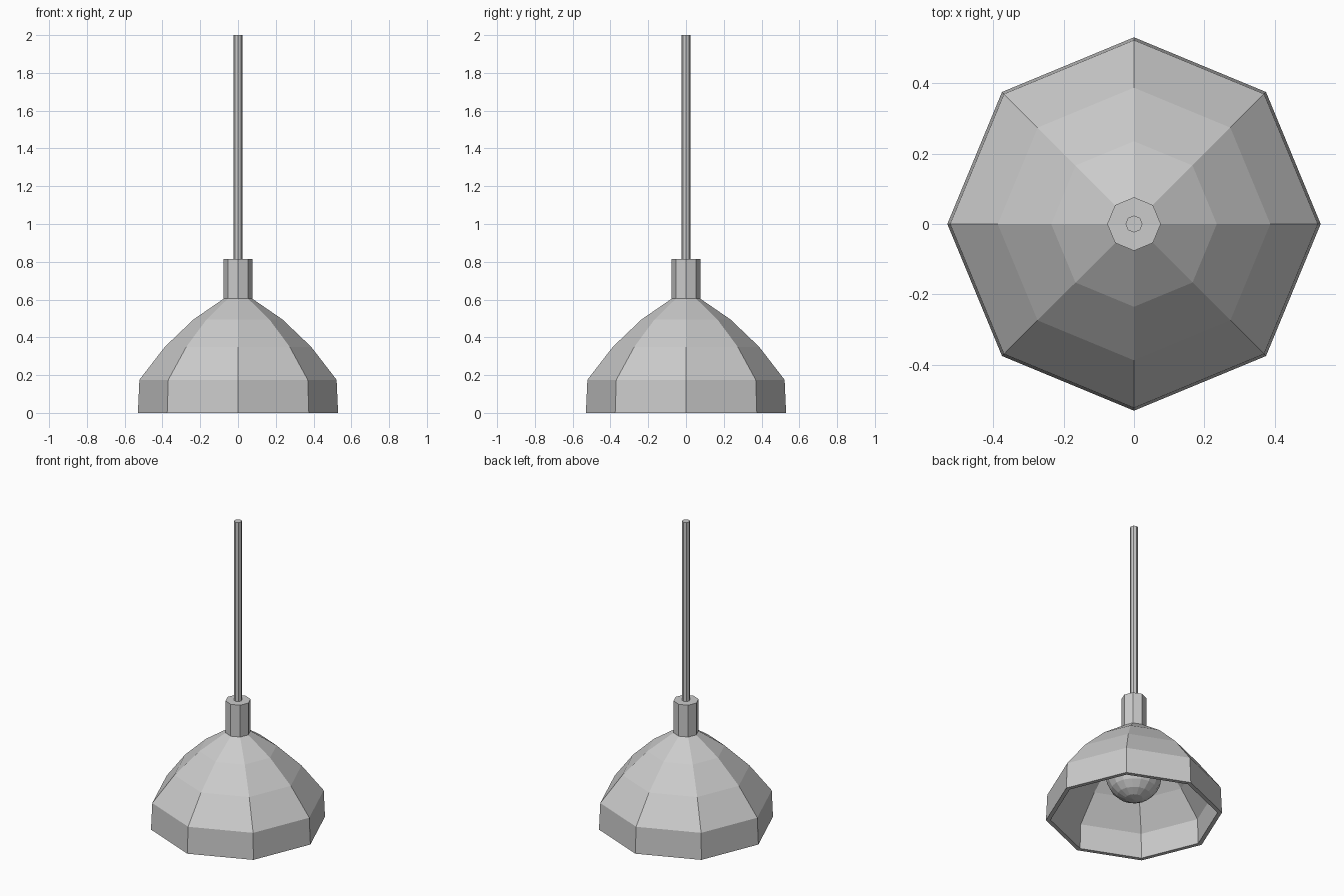
import bpy, bmesh
from math import sin, cos, pi

if "Cube" in bpy.data.objects:
    bpy.data.objects.remove(bpy.data.objects["Cube"])


def lathe(name, profile, sides, closed=False):
    """Revolve (radius, z) points around z; open profiles get end caps."""
    bm = bmesh.new()
    rings = [[bm.verts.new((r * cos(2 * pi * i / sides), r * sin(2 * pi * i / sides), z))
              for i in range(sides)] for r, z in profile]
    pairs = list(zip(rings, rings[1:]))
    if closed:
        pairs.append((rings[-1], rings[0]))
    for a, b in pairs:
        for i in range(sides):
            j = (i + 1) % sides
            bm.faces.new((a[i], a[j], b[j], b[i]))
    if not closed:
        bm.faces.new(rings[0][::-1])
        bm.faces.new(rings[-1])
    bmesh.ops.recalc_face_normals(bm, faces=bm.faces)
    mesh = bpy.data.meshes.new(name)
    bm.to_mesh(mesh)
    bm.free()
    obj = bpy.data.objects.new(name, mesh)
    bpy.context.collection.objects.link(obj)
    return obj


# Faceted shade: outer wall up, thin inner wall back down
outer = [(0.53, 0), (0.522, 0.175), (0.387, 0.35), (0.235, 0.495), (0.075, 0.605)]
inner = [(0.055, 0.585), (0.22, 0.474), (0.37, 0.33), (0.497, 0.165), (0.503, 0)]
lathe("shade", outer + inner, 8, closed=True)

# Collar and hanging cord
lathe("collar", [(0.076, 0.585), (0.076, 0.815)], 8)
lathe("cord", [(0.024, 0.81), (0.024, 2.0)], 8)

# Round bulb with a neck reaching into the collar
R, ZC = 0.17, 0.285
ball = [(R * sin(a), ZC - R * cos(a)) for a in [pi * k / 10 for k in range(1, 9)]]
bulb = [(0.004, ZC - R)] + ball + [(0.06, 0.46), (0.05, 0.59)]
lathe("bulb", bulb, 16)
